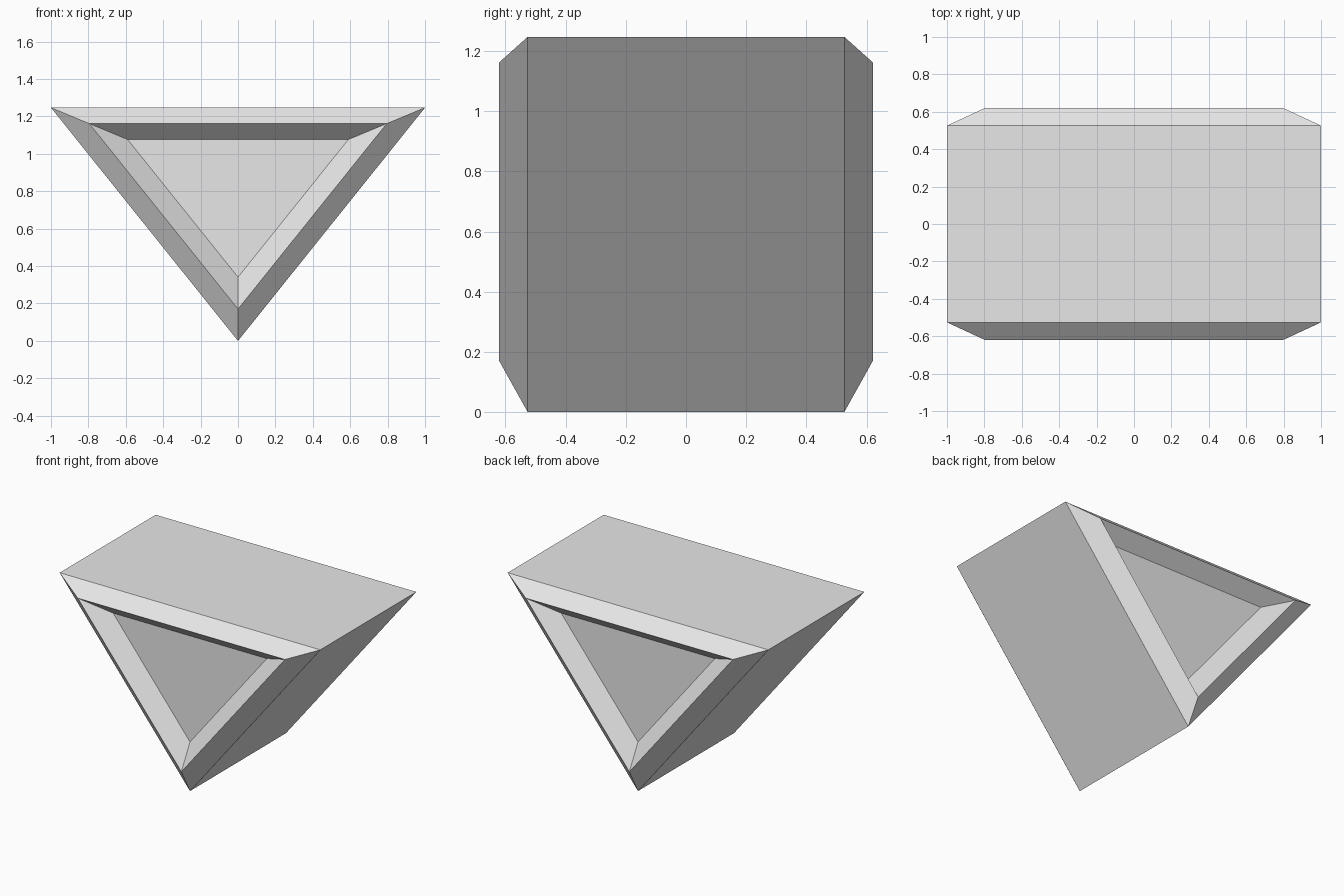
import bpy
import bmesh

cube = bpy.data.objects.get("Cube")
if cube:
    bpy.data.objects.remove(cube, do_unlink=True)

# Single light grey material
grey = bpy.data.materials.new("light_grey")
grey.use_nodes = True
colour = (0.8, 0.8, 0.8, 1.0)
grey.diffuse_color = colour
grey.node_tree.nodes["Principled BSDF"].inputs["Base Color"].default_value = colour

HEIGHT = 1.247
CENTRE = HEIGHT * 2 / 3
CORNERS = [(-1, HEIGHT), (0, 0), (1, HEIGHT)]

# Rings along the prism: (scale about the triangle's centre, y)
front_rings = [(0.59, -0.526), (0.795, -0.621), (1.0, -0.526)]
rings = front_rings + [(s, -y) for s, y in reversed(front_rings)]

# Triangular prism with chamfered ends and a sloped recess in each end
bm = bmesh.new()
loops = [[bm.verts.new((x * s, y, CENTRE + (z - CENTRE) * s)) for x, z in CORNERS]
         for s, y in rings]
for a, b in zip(loops, loops[1:]):
    for i in range(3):
        j = (i + 1) % 3
        bm.faces.new((a[i], a[j], b[j], b[i]))
bm.faces.new(loops[0])
bm.faces.new(loops[-1])
bmesh.ops.recalc_face_normals(bm, faces=bm.faces)

mesh = bpy.data.meshes.new("triangular_prism")
bm.to_mesh(mesh)
bm.free()
mesh.materials.append(grey)
prism = bpy.data.objects.new("triangular_prism", mesh)
bpy.context.collection.objects.link(prism)
